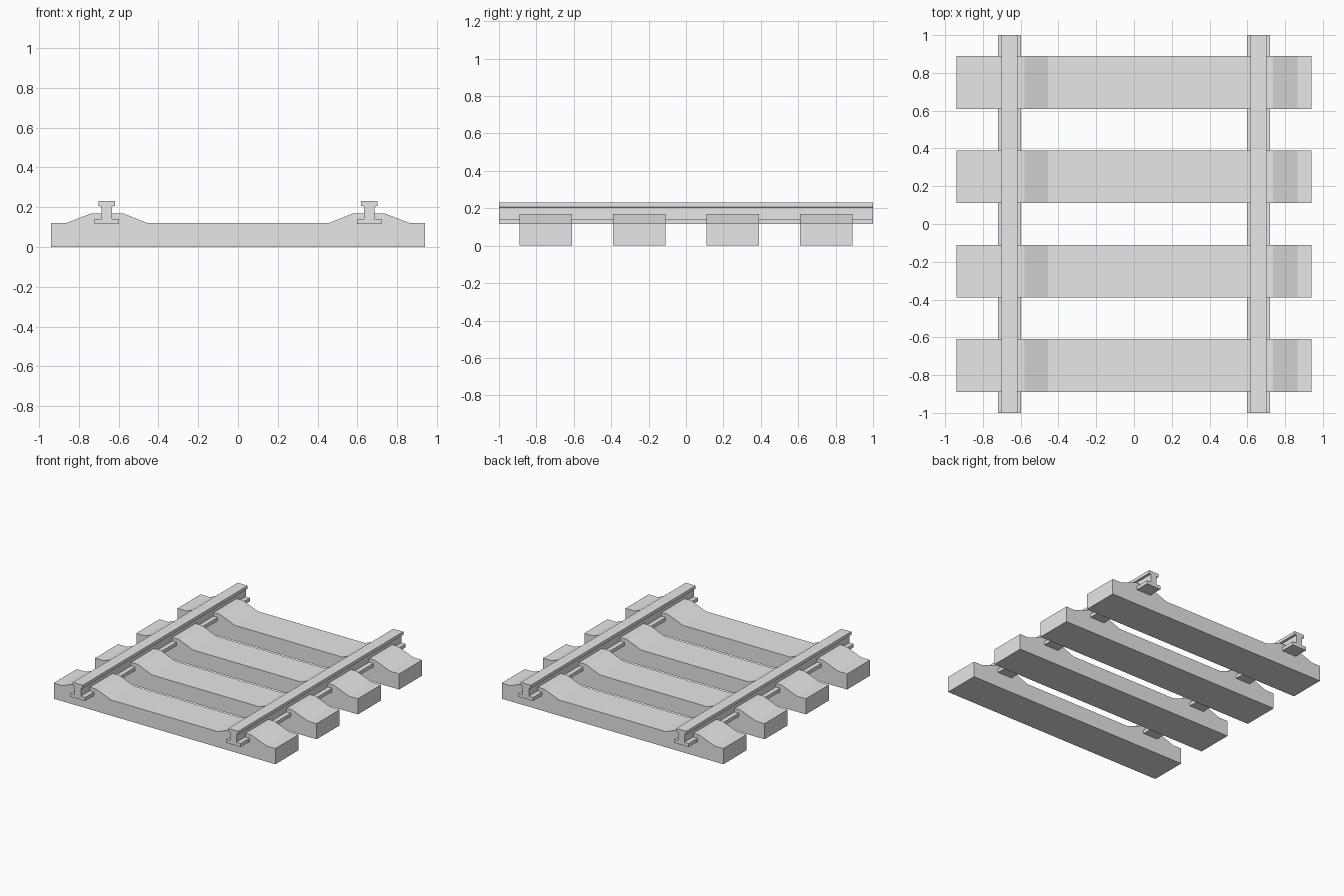
import bpy, bmesh

if "Cube" in bpy.data.objects:
    bpy.data.objects.remove(bpy.data.objects["Cube"])

grey = bpy.data.materials.new("light_grey")
grey.diffuse_color = (0.8, 0.8, 0.8, 1)
grey.use_nodes = True
grey.node_tree.nodes["Principled BSDF"].inputs["Base Color"].default_value = grey.diffuse_color


def extrude_profile(name, profile, y0, y1, dx=0.0):
    """Extrude an x-z outline along y."""
    bm = bmesh.new()
    face = bm.faces.new([bm.verts.new((x + dx, y0, z)) for x, z in profile])
    ext = bmesh.ops.extrude_face_region(bm, geom=[face])
    verts = [g for g in ext["geom"] if isinstance(g, bmesh.types.BMVert)]
    bmesh.ops.translate(bm, verts=verts, vec=(0, y1 - y0, 0))
    bmesh.ops.recalc_face_normals(bm, faces=bm.faces)
    mesh = bpy.data.meshes.new(name)
    bm.to_mesh(mesh)
    bm.free()
    mesh.materials.append(grey)
    obj = bpy.data.objects.new(name, mesh)
    bpy.context.collection.objects.link(obj)
    return obj


def mirrored(half):
    """Complete a right-hand outline with its mirror image."""
    return half + [(-x, z) for x, z in reversed(half)]


# Sleepers: concrete beams with a raised seat under each rail
sleeper = mirrored([(0.94, 0.0), (0.94, 0.12), (0.865, 0.12), (0.735, 0.17),
                    (0.58, 0.17), (0.455, 0.12)])
for i in range(4):
    y = -0.75 + 0.5 * i
    extrude_profile(f"sleeper_{i + 1}", sleeper, y - 0.14, y + 0.14)

# Rails: foot, web and head, sunk into the sleeper seats
rail = mirrored([(0.061, 0.115), (0.061, 0.142), (0.026, 0.142), (0.026, 0.204),
                 (0.042, 0.207), (0.042, 0.231)])
for side, x in (("left", -0.66), ("right", 0.66)):
    extrude_profile(f"{side}_rail", rail, -1.0, 1.0, x)
